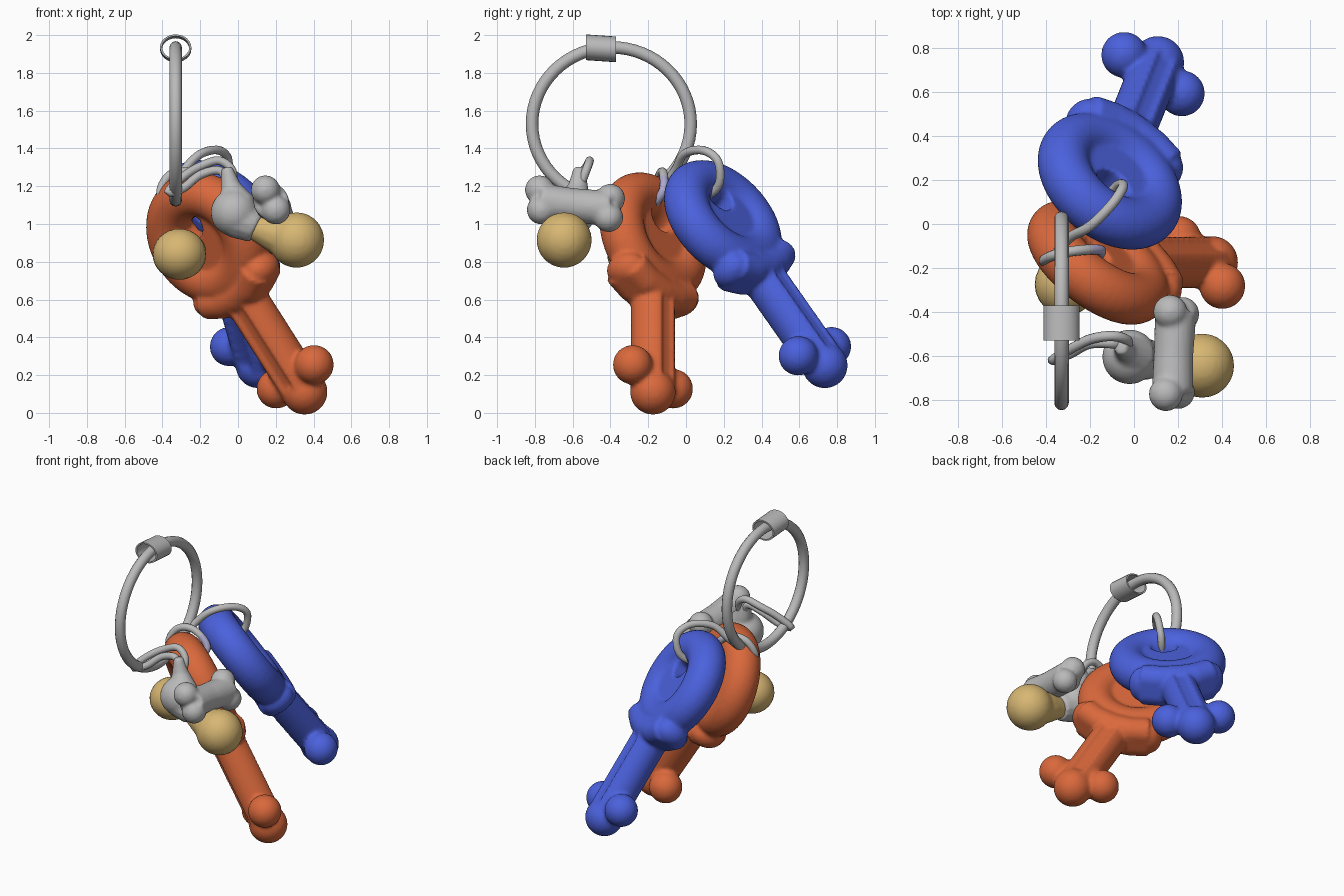
import bpy, bmesh, math
from mathutils import Vector, Matrix

if "Cube" in bpy.data.objects:
    bpy.data.objects.remove(bpy.data.objects["Cube"])

V = Vector


def material(name, rgb):
    m = bpy.data.materials.new(name)
    m.diffuse_color = (*rgb, 1)
    m.use_nodes = True
    m.node_tree.nodes["Principled BSDF"].inputs["Base Color"].default_value = m.diffuse_color
    return m


GREY = material("grey metal", (0.49, 0.49, 0.49))
ORANGE = material("orange", (0.70, 0.14, 0.045))
BLUE = material("blue", (0.07, 0.12, 0.72))
TAN = material("tan", (0.68, 0.47, 0.17))
LILAC = material("pale lilac", (0.42, 0.40, 0.62))


def loft(bm, loops, closed=False):
    """Skin a list of equal-length point loops; cap the ends unless closed."""
    rows = [[bm.verts.new(p) for p in loop] for loop in loops]
    n, k = len(rows), len(rows[0])
    for i in range(n if closed else n - 1):
        a, b = rows[i], rows[(i + 1) % n]
        for j in range(k):
            bm.faces.new((a[j], a[(j + 1) % k], b[(j + 1) % k], b[j]))
    if not closed:
        bm.faces.new(rows[0][::-1])
        bm.faces.new(rows[-1])


def tube(bm, pts, r, closed=True, sides=12, up=(0, 0, 1)):
    """Round tube along a path, r is one radius or a list."""
    pts, up, loops = [V(p) for p in pts], V(up), []
    n = len(pts)
    for i, p in enumerate(pts):
        a = pts[i - 1] if closed or i else p
        b = pts[(i + 1) % n] if closed or i < n - 1 else p
        t = (b - a).normalized()
        s = t.cross(up).normalized()
        up = s.cross(t)
        rad = r[i] if isinstance(r, (list, tuple)) else r
        loops.append([p + rad * (math.cos(w) * s + math.sin(w) * up)
                      for w in (math.tau * j / sides for j in range(sides))])
    loft(bm, loops, closed)


def circle(c, a, b, n=48):
    return [V(c) + V(a) * math.cos(math.tau * i / n) + V(b) * math.sin(math.tau * i / n)
            for i in range(n)]


def smooth_path(pts, steps=5):
    """Closed Catmull-Rom curve through the points."""
    P, out = [V(p) for p in pts], []
    n = len(P)
    for i in range(n):
        a, b, c, d = P[i - 1], P[i], P[(i + 1) % n], P[(i + 2) % n]
        for k in range(steps):
            t = k / steps
            out.append(0.5 * (2 * b + (c - a) * t + (2 * a - 5 * b + 4 * c - d) * t * t
                              + (3 * b - a - 3 * c + d) * t ** 3))
    return out


def ball(bm, c, r, scale=(1, 1, 1)):
    bmesh.ops.create_uvsphere(bm, u_segments=24, v_segments=16, radius=r,
                              matrix=Matrix.Translation(c) @ Matrix.Diagonal((*scale, 1)))


def finish(bm, name, mat, matrix=None, voxel=None):
    bmesh.ops.recalc_face_normals(bm, faces=bm.faces[:])
    if matrix:
        bm.transform(matrix)
    for f in bm.faces:
        f.smooth = True
    me = bpy.data.meshes.new(name)
    bm.to_mesh(me)
    bm.free()
    me.materials.append(mat)
    ob = bpy.data.objects.new(name, me)
    bpy.context.collection.objects.link(ob)
    if voxel:  # melt the overlapping pieces into one soft body
        m = ob.modifiers.new("melt", 'REMESH')
        m.mode, m.voxel_size, m.use_smooth_shade = 'VOXEL', voxel, True
        s = ob.modifiers.new("soften", 'SMOOTH')
        s.iterations, s.factor = 4, 0.5
    return ob


def key(name, mat, centre, u, v):
    """Toy key: local x runs bow to tip, y across the teeth, z is thickness."""
    bm = bmesh.new()
    # bow rim
    tube(bm, circle((0, 0, 0), (0.247, 0, 0), (0, 0.247, 0)), 0.119, sides=24)
    # dished web with an off-centre hole
    outer = circle((0, 0, 0), (0.25, 0, 0), (0, 0.25, 0))
    inner = circle((-0.105, 0, 0), (0.085, 0, 0), (0, 0.085, 0))
    h = V((0, 0, 0.075))
    loft(bm, [[o + h, i + h, i - h, o - h] for o, i in zip(outer, inner)], True)
    # collar wrapping the foot of the bow
    collar = [(0.29, -0.215, 0), (0.335, -0.11, 0), (0.35, 0, 0), (0.335, 0.11, 0), (0.29, 0.215, 0)]
    for z in (-0.045, -0.015, 0.015, 0.045):
        tube(bm, [(x, y, z) for x, y, _ in collar], 0.085, False, 20)
    for p in (collar[0], collar[-1]):
        ball(bm, p, 0.085, (1, 1, 1.3))
    # grooved shaft
    prof = []
    for i in range(48):
        w = math.tau * i / 48
        y, z = 0.115 * math.cos(w), 0.118 * math.sin(w)
        prof.append((y, z * (0.8 if abs(y) < 0.03 else 1)))
    loft(bm, [[V((x, y, z)) for y, z in prof] for x in (0.3, 0.93)])
    # tip and teeth
    ball(bm, (0.965, 0, 0), 0.121)
    for s in (-1, 1):
        ball(bm, (0.87, 0.16 * s, 0), 0.105)
    u = V(u).normalized()
    v = V(v)
    v = (v - u * v.dot(u)).normalized()
    M = Matrix((u, v, u.cross(v))).transposed().to_4x4()
    finish(bm, name, mat, Matrix.Translation(centre) @ M, 0.013)


key("orange_key", ORANGE, (-0.165, -0.175, 0.925), (0.535, 0, -0.84), (0.61, -0.67, 0.42))
key("blue_key", BLUE, (-0.11, 0.195, 1.02), (0.226, 0.56, -0.797), (-0.82, 0.55, 0.15))

# large split ring
bm = bmesh.new()
tube(bm, circle((-0.33, -0.395, 1.53), (0, 0.42, 0), (0, 0, 0.405), 64), 0.033, up=(1, 0, 0))
finish(bm, "main_ring", GREY)

# open sleeve on top of the ring
bm = bmesh.new()
C = (-0.33, -0.45, 1.93)
loft(bm, [circle(V(C) + V((0, y, -y * 0.07)), (r, 0, 0), (0, 0, r * 0.82), 24)
          for y, r in ((-0.08, 0.083), (0.08, 0.083), (0.08, 0.072), (-0.08, 0.072))], True)
ob = finish(bm, "ring_sleeve", GREY)
bpy.context.view_layer.objects.active = ob
ob.select_set(True)
bpy.ops.object.shade_smooth_by_angle()

# small links joining the keys and charms to the ring
links = {
    "charm_link": [(-0.37, -0.62, 1.17), (-0.29, -0.57, 1.25), (-0.2, -0.525, 1.305),
                   (-0.1, -0.51, 1.335), (-0.03, -0.53, 1.28), (-0.04, -0.57, 1.18),
                   (-0.09, -0.545, 1.28), (-0.2, -0.545, 1.26), (-0.29, -0.59, 1.19)],
    "orange_key_link": [(-0.41, -0.17, 1.16), (-0.36, -0.14, 1.26), (-0.25, -0.12, 1.27),
                        (-0.15, -0.12, 1.18), (-0.2, -0.17, 1.1), (-0.32, -0.18, 1.09)],
    "blue_key_link": [(-0.36, -0.14, 1.17), (-0.29, -0.06, 1.28), (-0.2, -0.01, 1.37),
                      (-0.1, 0.09, 1.39), (-0.05, 0.17, 1.33), (-0.08, 0.17, 1.2),
                      (-0.17, 0.06, 1.13), (-0.29, -0.09, 1.13)],
}
for name, pts in links.items():
    bm = bmesh.new()
    tube(bm, smooth_path(pts), 0.023, up=(0.1, 1, 0.2))
    ob = finish(bm, name, GREY)
    if name == "orange_key_link":  # tinted end of the link
        ob.data.materials.append(LILAC)
        for f in ob.data.polygons:
            f.material_index = int(f.center.x > -0.19)

# bone charm
bm = bmesh.new()
tube(bm, [(0.175, -0.77, 1.12), (0.18, -0.6, 1.1), (0.19, -0.4, 1.08)], (0.095, 0.09, 0.095), False, 20)
for p in ((0.145, -0.775, 1.18), (0.20, -0.765, 1.075), (0.165, -0.40, 1.135), (0.22, -0.41, 1.035)):
    ball(bm, p, 0.078)
finish(bm, "bone_charm", GREY, voxel=0.012)

# charm holder: cap narrowing to a loop
bm = bmesh.new()
tube(bm, [(-0.06, -0.565, 1.3), (-0.04, -0.57, 1.2), (0.0, -0.6, 1.1)], (0.03, 0.055, 0.1), False)
tube(bm, [(-0.11, -0.6, 1.07), (0.0, -0.61, 1.03), (0.1, -0.62, 0.98)], (0.07, 0.11, 0.085), False)
ball(bm, (-0.02, -0.605, 1.06), 0.125)
finish(bm, "charm_holder", GREY, voxel=0.012)

# tan charms
bm = bmesh.new()
ball(bm, (0.31, -0.645, 0.915), 0.147)
tube(bm, [(0.06, -0.62, 0.99), (0.18, -0.63, 0.955), (0.3, -0.645, 0.92)], (0.06, 0.1, 0.13), False)
finish(bm, "front_tan_charm", TAN, voxel=0.014)
bm = bmesh.new()
ball(bm, (-0.31, -0.275, 0.84), 0.142, (1, 1, 0.95))
finish(bm, "side_tan_charm", TAN)
